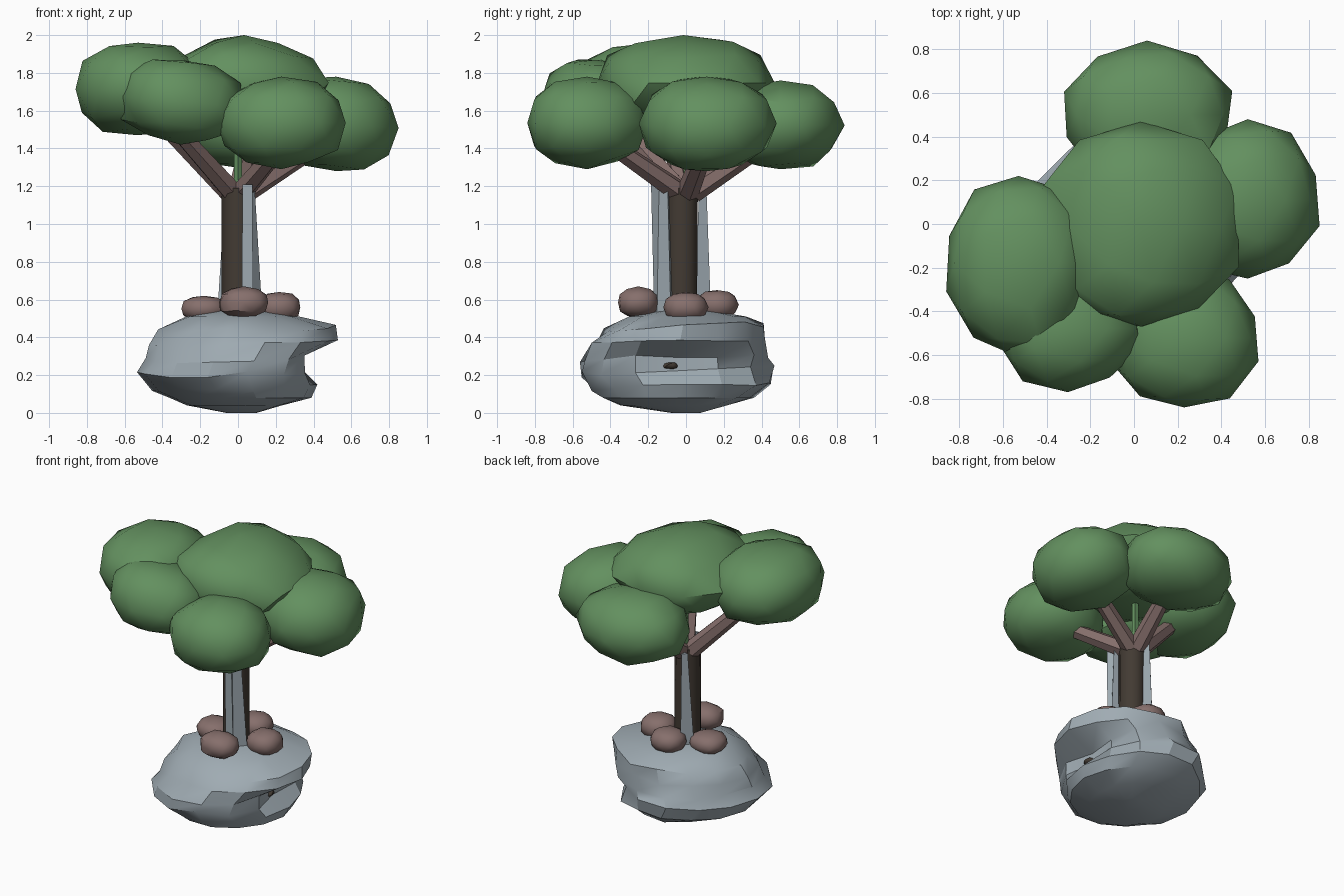
import bpy
import bmesh
import math
import random
from mathutils import Vector

cube = bpy.data.objects.get("Cube")
if cube:
    bpy.data.objects.remove(cube, do_unlink=True)


def material(name, rgb):
    mat = bpy.data.materials.new(name)
    mat.use_nodes = True
    mat.diffuse_color = (*rgb, 1)
    mat.node_tree.nodes["Principled BSDF"].inputs["Base Color"].default_value = (*rgb, 1)
    return mat


leaf = material("leaf green", (0.125, 0.28, 0.115))
stone = material("blue grey stone", (0.35, 0.41, 0.45))
bark = material("dark bark", (0.055, 0.043, 0.033))
mauve = material("mauve brown", (0.24, 0.16, 0.15))


def finish(name, bm, mat, angle):
    bmesh.ops.recalc_face_normals(bm, faces=bm.faces)
    mesh = bpy.data.meshes.new(name)
    bm.to_mesh(mesh)
    bm.free()
    mesh.materials.append(mat)
    mesh.shade_smooth()
    mesh.set_sharp_from_angle(angle=math.radians(angle))
    obj = bpy.data.objects.new(name, mesh)
    bpy.context.collection.objects.link(obj)
    return obj


def blob(name, low, high, mat, seed, box=(0.85, 0.85, 0.85), rough=0.05, lean=0.0, taper=0.0):
    """Uneven icosphere, boxy per axis, fitted between two corners."""
    rng = random.Random(seed)
    bm = bmesh.new()
    bmesh.ops.create_icosphere(bm, subdivisions=2, radius=1)
    for v in bm.verts:
        v.co = Vector([math.copysign(abs(c) ** b, c) for c, b in zip(v.co, box)])
        v.co *= 1 + rng.uniform(-rough, rough)
        v.co.x *= 1 - taper * max(v.co.z, 0)
        v.co.z += lean * v.co.x
    for axis in range(3):
        values = [v.co[axis] for v in bm.verts]
        a, b = min(values), max(values)
        for v in bm.verts:
            t = (v.co[axis] - a) / (b - a)
            v.co[axis] = low[axis] + t * (high[axis] - low[axis])
    return finish(name, bm, mat, 38)


def limb(name, start, end, r1, r2, sides, mat):
    """Tapered prism between two points."""
    start, end = Vector(start), Vector(end)
    axis = end - start
    bm = bmesh.new()
    bmesh.ops.create_cone(bm, cap_ends=True, segments=sides, radius1=r1,
                          radius2=r2, depth=axis.length)
    turn = axis.to_track_quat("Z", "Y")
    for v in bm.verts:
        v.co = turn @ v.co + (start + end) / 2
    return finish(name, bm, mat, 42)


# Base rock: stacked rings (z, x min, x max, y min, y max)
rings = [
    (0.00, -0.06, 0.10, -0.08, 0.08),
    (0.04, -0.27, 0.24, -0.35, 0.22),
    (0.08, -0.37, 0.39, -0.44, 0.36),
    (0.14, -0.46, 0.42, -0.50, 0.47),
    (0.22, -0.54, 0.43, -0.57, 0.47),
    (0.29, -0.50, 0.46, -0.56, 0.46),
    (0.37, -0.46, 0.52, -0.50, 0.44),
    (0.45, -0.41, 0.51, -0.44, 0.41),
    (0.51, -0.28, 0.32, -0.31, 0.32),
    (0.54, -0.12, 0.15, -0.14, 0.15),
]
rng = random.Random(4)
sides = 14
bm = bmesh.new()
loops = []
for z, x0, x1, y0, y1 in rings:
    loop = []
    for i in range(sides):
        c, s = math.cos(math.tau * i / sides), math.sin(math.tau * i / sides)
        k = rng.uniform(0.96, 1.03)
        if c < -0.3 and s > 0.3:  # flatter back right corner
            k *= 0.93
        x = (x0 + x1) / 2 + (x1 - x0) / 2 * c * k
        y = (y0 + y1) / 2 + (y1 - y0) / 2 * s * k
        if 0.2 < z < 0.3:  # hollow in the left side
            x = min(x, 0.3 + 0.2 * abs(y))
        wobble = rng.uniform(-0.015, 0.015) + 0.03 * (x + y) if 0.1 < z < 0.5 else 0
        loop.append(bm.verts.new((x, y, z + wobble)))
    loops.append(loop)
for lower, upper in zip(loops, loops[1:]):
    for i in range(sides):
        j = (i + 1) % sides
        bm.faces.new((lower[i], lower[j], upper[j], upper[i]))
bm.faces.new(loops[0][::-1])
bm.faces.new(loops[-1])
finish("base_rock", bm, stone, 30)

# Root tip showing in the rock hollow
blob("root_tip", (0.24, -0.13, 0.23), (0.34, -0.04, 0.27), bark, 1)

# Boulders around the foot of the trunk
boulders = {
    "front": ((-0.10, -0.36, 0.50), (0.16, -0.14, 0.67)),
    "left": ((0.10, -0.12, 0.48), (0.33, 0.12, 0.64)),
    "back": ((-0.09, 0.05, 0.49), (0.14, 0.28, 0.65)),
    "right": ((-0.30, -0.12, 0.48), (-0.06, 0.12, 0.62)),
}
for n, (side, (low, high)) in enumerate(boulders.items()):
    blob(side + "_boulder", low, high, mauve, n + 20, rough=0.03)

# Trunk and branches
limb("trunk", (0, -0.025, 0.45), (0, -0.02, 1.19), 0.088, 0.088, 9, bark)
tips = [(-0.36, -0.36, 1.54), (-0.50, -0.12, 1.64), (0.26, -0.44, 1.45),
        (0.48, 0.12, 1.45), (0.06, 0.46, 1.45)]
for n, tip in enumerate(tips):
    limb(f"branch_{n + 1}", (tip[0] * 0.08, tip[1] * 0.08, 1.17), tip,
         0.06, 0.045, 6, mauve)
limb("green_shoot", (0, 0.01, 1.18), (0, 0.01, 1.65), 0.022, 0.022, 5, leaf)

# Stone slivers standing beside the trunk
slivers = [
    ((0.08, -0.10, 0.48), (0.055, -0.11, 1.19), 0.055, 0.036),
    ((0.05, -0.15, 0.48), (0.05, -0.17, 1.21), 0.035, 0.03),
    ((-0.06, 0.08, 0.48), (-0.045, 0.085, 1.18), 0.055, 0.024),
]
for n, (foot, top, r1, r2) in enumerate(slivers):
    limb(f"stone_sliver_{n + 1}", foot, top, r1, r2, 3, stone)

# Leaf clumps: corners, lean, upward taper and boxiness per axis
plain = (1, 1, 0.82)
clumps = {
    "centre": ((-0.42, -0.47, 1.50), (0.48, 0.47, 2.00), 0, 0.3, (0.95, 0.82, 0.9)),
    "right": ((-0.86, -0.61, 1.47), (-0.19, 0.22, 1.96), 0, 0, plain),
    "front_right": ((-0.62, -0.77, 1.42), (0.03, -0.18, 1.87), -0.12, 0, plain),
    "front_left": ((-0.11, -0.84, 1.29), (0.57, -0.20, 1.78), 0, 0, plain),
    "left": ((0.20, -0.25, 1.28), (0.85, 0.48, 1.78), -0.1, 0, plain),
    "back": ((-0.32, 0.18, 1.29), (0.45, 0.84, 1.76), 0, 0, plain),
}
for n, (side, (low, high, lean, taper, box)) in enumerate(clumps.items()):
    blob(side + "_leaf_clump", low, high, leaf, n + 3, box, 0.05, lean, taper)
